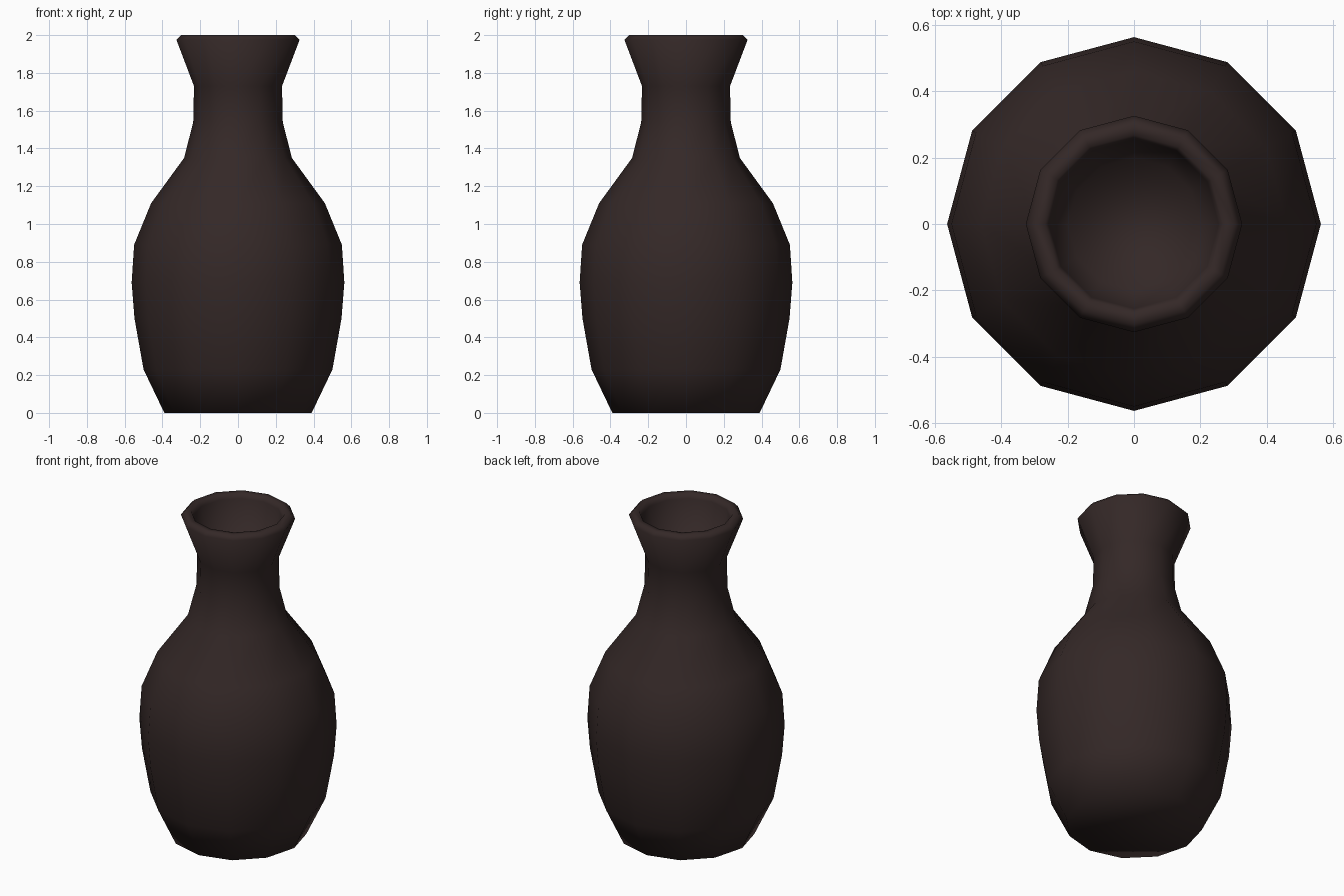
import bpy, bmesh, math

if "Cube" in bpy.data.objects:
    bpy.data.objects.remove(bpy.data.objects["Cube"])

SIDES = 12

# Radius / height profile: outer wall, lip, then the hollow inside
PROFILE = [
    (0.39, 0.0), (0.50, 0.23), (0.548, 0.50), (0.563, 0.69), (0.55, 0.89),
    (0.46, 1.11), (0.285, 1.35), (0.237, 1.54), (0.233, 1.73),
    (0.326, 1.975), (0.302, 2.0), (0.268, 2.0), (0.255, 1.97), (0.20, 1.73),
]

# Dark clay colour
clay = bpy.data.materials.new("dark_brown_clay")
clay.diffuse_color = (0.034, 0.021, 0.020, 1)
clay.use_nodes = True
clay.node_tree.nodes["Principled BSDF"].inputs["Base Color"].default_value = clay.diffuse_color

# Vase body, lathed from the profile
bm = bmesh.new()
rings = []
for r, z in PROFILE:
    rings.append([bm.verts.new((r * math.cos(2 * math.pi * i / SIDES),
                                r * math.sin(2 * math.pi * i / SIDES), z))
                  for i in range(SIDES)])
for low, high in zip(rings, rings[1:]):
    for i in range(SIDES):
        j = (i + 1) % SIDES
        bm.faces.new((low[i], low[j], high[j], high[i]))

# Base and the floor of the hollow
bm.faces.new(rings[0][::-1])
bm.faces.new(rings[-1])
for f in bm.faces:
    f.smooth = True
bmesh.ops.recalc_face_normals(bm, faces=bm.faces)

mesh = bpy.data.meshes.new("vase")
bm.to_mesh(mesh)
bm.free()
mesh.materials.append(clay)
bpy.context.collection.objects.link(bpy.data.objects.new("vase", mesh))
